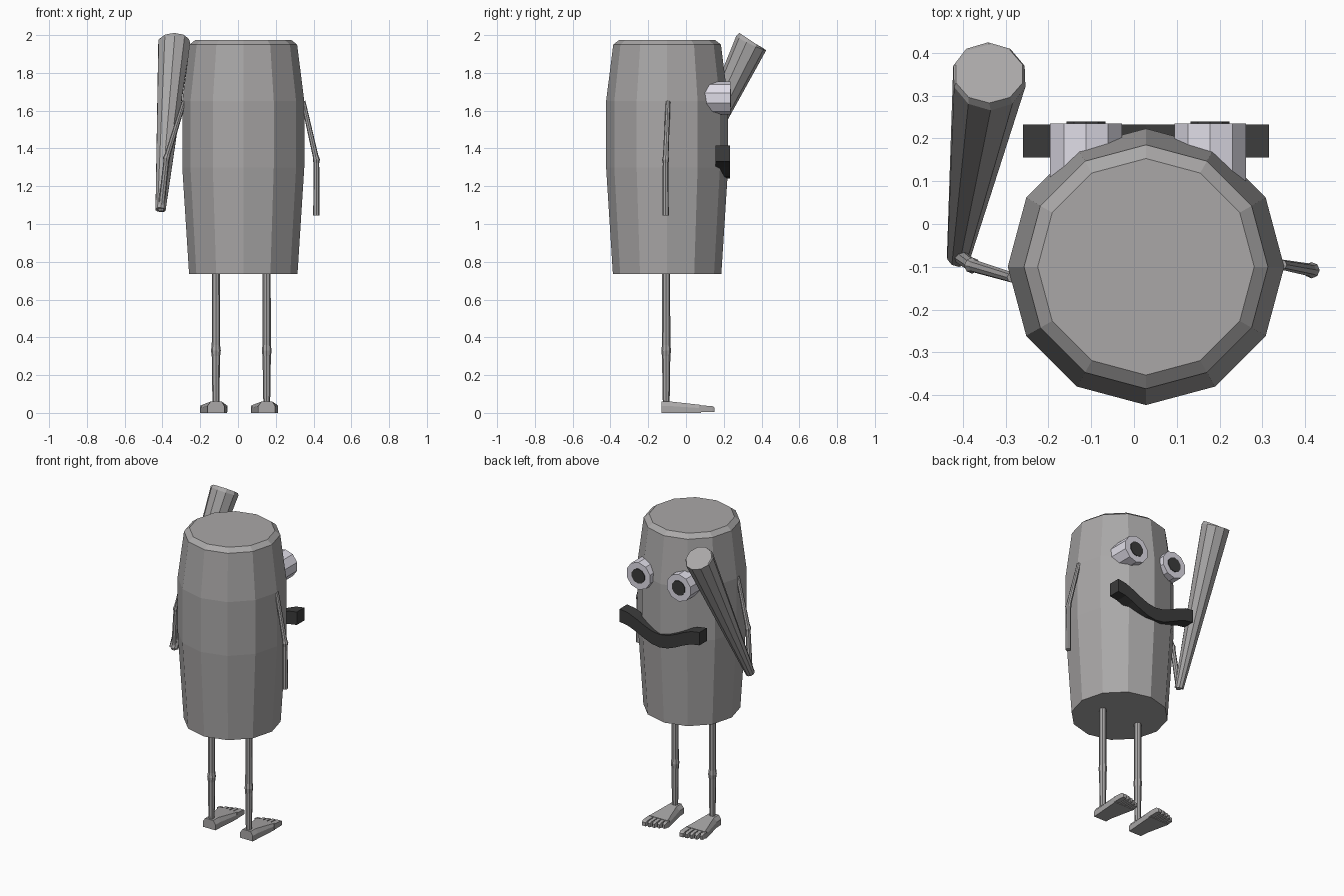
import bpy, bmesh, math
from mathutils import Vector

if "Cube" in bpy.data.objects:
    bpy.data.objects.remove(bpy.data.objects["Cube"])


def material(name, rgb):
    m = bpy.data.materials.new(name)
    m.diffuse_color = (*rgb, 1)
    m.use_nodes = True
    m.node_tree.nodes["Principled BSDF"].inputs["Base Color"].default_value = m.diffuse_color
    return m


GREY = material("stone_grey", (0.40, 0.39, 0.39))
WHITE = material("eye_white", (0.74, 0.72, 0.80))
DARK = material("charcoal", (0.045, 0.045, 0.045))


def finish(name, bm, mat):
    bmesh.ops.recalc_face_normals(bm, faces=bm.faces)
    me = bpy.data.meshes.new(name)
    bm.to_mesh(me)
    bm.free()
    me.materials.append(mat)
    ob = bpy.data.objects.new(name, me)
    bpy.context.collection.objects.link(ob)
    return ob


def loft(name, rings, mat):
    """Skin a list of equal-length point rings and cap both ends."""
    bm = bmesh.new()
    vs = [[bm.verts.new(p) for p in r] for r in rings]
    n = len(vs[0])
    for a, b in zip(vs, vs[1:]):
        for i in range(n):
            j = (i + 1) % n
            bm.faces.new((a[i], a[j], b[j], b[i]))
    bm.faces.new(vs[0][::-1])
    bm.faces.new(vs[-1])
    return finish(name, bm, mat)


def tube(name, path, radii, sides, mat, up=(0, 1, 0), turn=0.0):
    """Low-poly tube along a path; rings stand square to the path."""
    pts = [Vector(p) for p in path]
    rings = []
    for i, p in enumerate(pts):
        d = (pts[min(i + 1, len(pts) - 1)] - pts[max(i - 1, 0)]).normalized()
        u = Vector(up)
        u = (u - d * u.dot(d)).normalized()
        w = d.cross(u)
        ang = [turn + 2 * math.pi * k / sides for k in range(sides)]
        rings.append([p + radii[i] * (u * math.cos(a) + w * math.sin(a)) for a in ang])
    return loft(name, rings, mat)


# barrel body
CX, CY = 0.028, -0.1
profile = [(0.735, 0.287), (1.30, 0.323), (1.65, 0.323), (1.95, 0.285), (1.975, 0.253)]
tube("body", [(CX, CY, z) for z, r in profile], [r for z, r in profile], 12, GREY)

# legs and feet
for side, x in (("left", -0.117), ("right", 0.152)):
    y = -0.105
    tube(side + "_leg", [(x, y, z) for z in (0.04, 0.09, 0.30, 0.33, 0.36, 0.76)],
         [0.017, 0.019, 0.022, 0.026, 0.022, 0.021], 8, GREY)
    # y, bottom x range, top x range, top height
    sections = [(-0.13, -0.045, 0.045, -0.028, 0.030, 0.060),
                (-0.08, -0.048, 0.048, -0.028, 0.030, 0.060),
                (0.08, -0.083, 0.060, -0.075, 0.056, 0.042)]
    loft(side + "_foot", [[(x + a, s, 0), (x + b, s, 0), (x + b, s, h * 0.6),
                           (x + d, s, h), (x + c, s, h), (x + a, s, h * 0.6)]
                          for s, a, b, c, d, h in sections], GREY)
    for k, (w, end) in enumerate([(0.022, 0.115), (0.022, 0.13), (0.022, 0.14),
                                  (0.022, 0.148), (0.032, 0.152)]):
        a = x - 0.083 + k * 0.028
        loft(f"{side}_toe_{k + 1}", [[(a + i, s, 0.004), (a + w - i, s, 0.004),
                                      (a + w - i, s, h), (a + i, s, h)]
                                     for s, h, i in ((0.07, 0.040, 0), (end - 0.012, 0.036, 0),
                                                     (end, 0.028, 0.004))], GREY)


def arm(name, shoulder, elbow, wrist):
    s, e, w = map(Vector, (shoulder, elbow, wrist))
    tube(name, [s, e.lerp(s, 0.06), e, e.lerp(w, 0.06), w],
         [0.012, 0.015, 0.019, 0.015, 0.017], 8, GREY)


arm("right_arm", (0.345, -0.095, 1.65), (0.415, -0.108, 1.34), (0.415, -0.108, 1.045))
arm("left_arm", (-0.285, -0.125, 1.65), (-0.378, -0.097, 1.35), (-0.408, -0.075, 1.07))

# tapered club held in the left hand
tube("club", [(-0.410, -0.075, 1.075), (-0.338, 0.345, 1.957), (-0.338, 0.351, 1.966)],
     [0.028, 0.088, 0.082], 10, GREY)

# eyes with thin pupil plates
for side, x in (("left", -0.112), ("right", 0.178)):
    tube(side + "_eye", [(x, 0.05, 1.667), (x, 0.235, 1.667)], [0.088, 0.088],
         10, WHITE, up=(0, 0, 1))
    tube(side + "_pupil", [(x, 0.232, 1.667), (x, 0.239, 1.667)], [0.048, 0.048],
         10, DARK, up=(0, 0, 1))

# smiling mouth: square bar bent upward at the ends
rings = []
for k in range(11):
    t = -1 + k / 5
    z = 1.283 + 0.09 * (0.5 - 0.5 * math.cos(math.pi * t))
    x = CX + 0.287 * t
    rings.append([(x, 0.155, z - 0.042), (x, 0.232, z - 0.042),
                  (x, 0.232, z + 0.042), (x, 0.155, z + 0.042)])
loft("mouth", rings, DARK)
